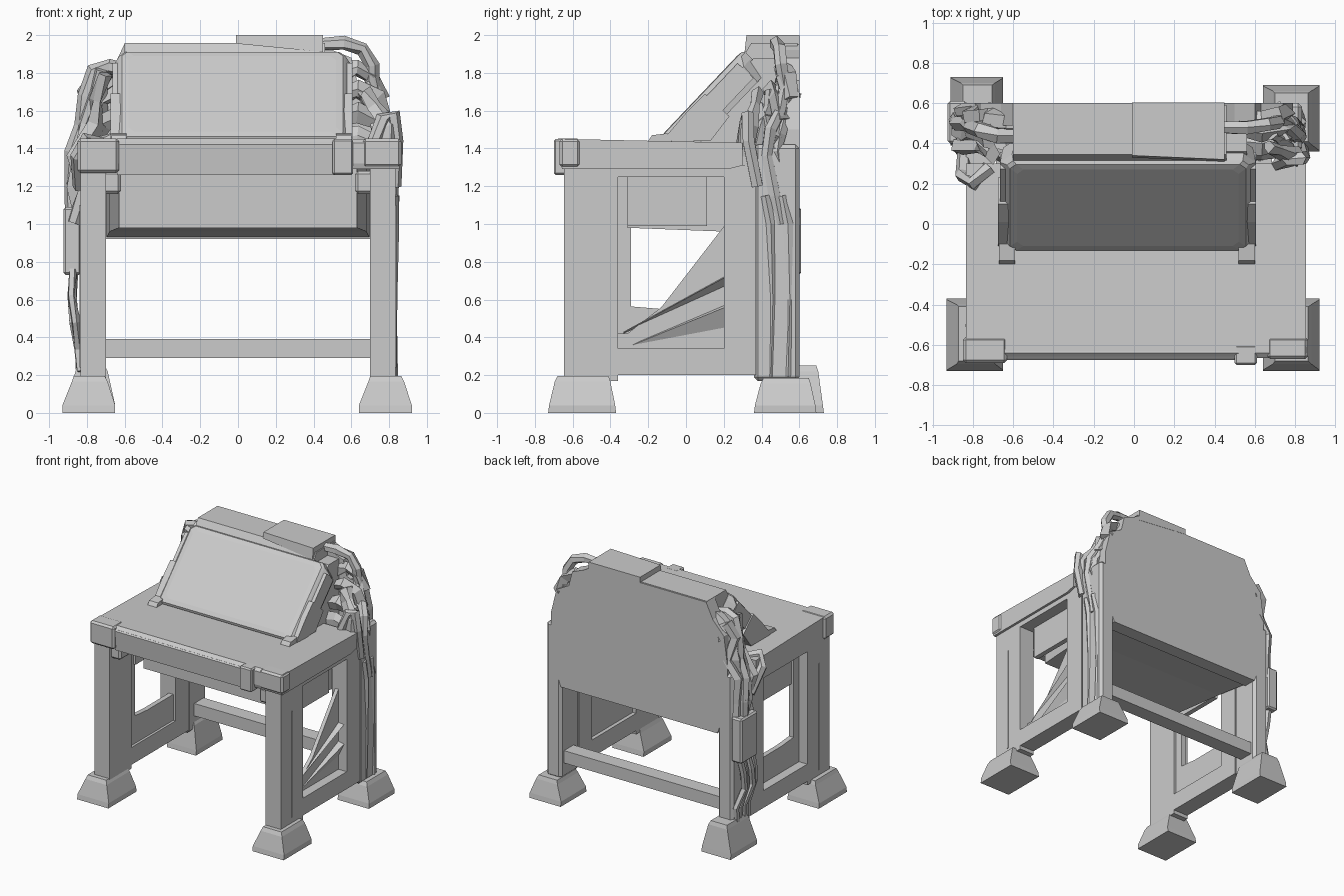
import bpy, bmesh, math, random
from mathutils import Vector, Matrix

if "Cube" in bpy.data.objects:
    bpy.data.objects.remove(bpy.data.objects["Cube"])

random.seed(4)


def loft(name, rings, mat=None):
    """Skin equal-sized rings of points and cap both ends."""
    bm = bmesh.new()
    vs = [[bm.verts.new(p) for p in r] for r in rings]
    n = len(rings[0])
    for a, b in zip(vs, vs[1:]):
        for i in range(n):
            bm.faces.new((a[i], a[(i + 1) % n], b[(i + 1) % n], b[i]))
    bm.faces.new(vs[0][::-1])
    bm.faces.new(vs[-1])
    if mat:
        bm.transform(mat)
    bmesh.ops.recalc_face_normals(bm, faces=bm.faces)
    me = bpy.data.meshes.new(name)
    bm.to_mesh(me)
    bm.free()
    ob = bpy.data.objects.new(name, me)
    bpy.context.collection.objects.link(ob)
    return ob


def rect(x0, x1, y0, y1, z):
    return [(x0, y0, z), (x1, y0, z), (x1, y1, z), (x0, y1, z)]


def box(name, x, y, z, bevel=0):
    ob = loft(name, [rect(*x, *y, z[0]), rect(*x, *y, z[1])])
    if bevel:
        m = ob.modifiers.new("bevel", 'BEVEL')
        m.width, m.segments = bevel, 1
    return ob


def prism_x(name, x0, x1, yz):
    return loft(name, [[(x, y, z) for y, z in yz] for x in (x0, x1)])


def tube(name, pts, r, sides=6, jitter=0.0):
    """Low-poly hose along a path, with optional irregularity."""
    pts = [Vector(p) for p in pts]
    rings = []
    for i, p in enumerate(pts):
        t = (pts[min(i + 1, len(pts) - 1)] - pts[max(i - 1, 0)]).normalized()
        ref = Vector((0, 1, 0)) if abs(t.y) < 0.9 else Vector((1, 0, 0))
        u = t.cross(ref).normalized()
        v = t.cross(u)
        ring = []
        for k in range(sides):
            a = 2 * math.pi * k / sides
            rr = r * (1 + random.uniform(-jitter, jitter))
            ring.append(p + (u * math.cos(a) + v * math.sin(a)) * rr)
        rings.append(ring)
    return loft(name, rings)


# Feet: squat tapered blocks
def foot(name, x0, x1, y0, y1, top):
    loft(name, [rect(x0, x1, y0, y1, 0), rect(x0, x1, y0 + .005, y1 - .005, .04),
                rect(x0 + .05, x1 - .04, y0 + .035, y1 - .03, top - .03),
                rect(x0 + .06, x1 - .055, y0 + .05, y1 - .04, top)])


foot("front_left_foot", -.93, -.65, -.73, -.37, .195)
foot("front_right_foot", .64, .92, -.73, -.37, .195)
foot("back_left_foot", -.91, -.65, .39, .73, .25)
foot("back_right_foot", .64, .92, .36, .69, .185)

# Side frames: legs, rails, infill
for s, side in ((-1, "left"), (1, "right")):
    def span(a, b):
        return tuple(sorted((s * a, s * b)))
    box(f"{side}_front_leg", span(.70, .835), (-.645, -.36), (.17, 1.31))
    box(f"{side}_inner_post", span(.70, .835), (.20, .37), (.20, 1.31))
    box(f"{side}_back_leg", span(.70, .835), (.36, .60), (.17, 1.42), .02)
    box(f"{side}_bottom_rail", span(.70, .835), (-.37, .37), (.20, .34))
    box(f"{side}_top_rail", span(.70, .835), (-.37, .37), (1.25, 1.31))
    box(f"{side}_leg_bracket", span(.62, .72), (-.62, -.45), (1.16, 1.28), .015)
    box(f"{side}_window_panel", span(.70, .74), (-.31, .11), (.99, 1.26))
    box(f"{side}_leg_strip", span(.83, .84), (-.51, -.50), (.24, 1.1))
    # Clamps holding the slanted screen
    x0 = .60 if s < 0 else .53
    prism_x(f"{side}_screen_clamp", s * x0, s * (x0 + .075),
            [(-.11, 1.46), (.01, 1.60), (.10, 1.69), (.23, 1.57), (.13, 1.44), (-.11, 1.44)])
    prism_x(f"{side}_clamp_toe", s * (x0 - .01), s * (x0 + .07),
            [(-.20, 1.44), (-.18, 1.47), (-.10, 1.48), (-.08, 1.44)])

# Window infill: broken plate on the left, folded gusset on the right
prism_x("left_infill_plate", -.76, -.72, [(-.37, .33), (.21, .33), (.21, .55), (-.13, .55), (-.37, .57)])
prism_x("right_gusset_plate", .73, .76, [(.21, .33), (.21, 1.0), (-.13, .56), (-.31, .42), (-.36, .42), (-.36, .33)])
for i, (z0, z1, h) in enumerate(((.345, .50, .07), (.43, .69, .03))):
    loft(f"right_gusset_fold_{i}", [[(.75, -.33, z0), (.755, -.33, z0 - .005), (.75, -.33, z0 - .01)],
                                   [(.75, .2, z1 + h), (.81, .2, z1 + h * .8), (.75, .2, z1 - h)]])
box("left_window_edge", (-.76, -.72), (-.37, -.29), (.4, 1.26))

# Back stretcher
box("back_stretcher", (-.71, .71), (.44, .56), (.29, .39))

# Tabletop with front lip and corner blocks
prism_x("tabletop", -.835, .855, [(-.655, 1.29), (-.665, 1.32), (-.665, 1.43), (-.64, 1.45),
                                 (.30, 1.43), (.30, 1.31), (.22, 1.29)])
prism_x("front_lip", -.64, .52, [(-.66, 1.26), (-.675, 1.42), (-.64, 1.452), (-.60, 1.44), (-.60, 1.26)])
box("left_corner_block", (-.85, -.63), (-.69, -.56), (1.27, 1.453), .015)
box("right_corner_block", (.66, .865), (-.67, -.56), (1.30, 1.452), .015)
box("right_front_clamp", (.50, .61), (-.70, -.60), (1.26, 1.45), .01)

# Hanging cabinet under the table, flaring towards the back
loft("under_cabinet", [[(-w, y, z0), (w, y, z0), (w, y, 1.40), (-w, y, 1.40)]
                       for y, w, z0 in ((-.31, .63, .98), (.20, .68, .96), (.59, .70, .92))])

# Back panel with clipped upper corners
outline = [(-.70, .92), (.70, .92), (.79, 1.15), (.79, 1.5), (.74, 1.70), (.63, 1.76), (.60, 1.88), (.50, 1.92),
           (.44, 1.955), (-.60, 1.955), (-.66, 1.83), (-.76, 1.72), (-.79, 1.5), (-.79, 1.15)]
loft("back_panel", [[(x, y, z) for x, z in outline] for y in (.49, .60)])

# Wedge housing behind the screen and its top cap
prism_x("console_housing", -.60, .46, [(.59, 1.40), (.59, 1.958), (.345, 1.958), (.30, 1.88), (-.04, 1.44)])
prism_x("console_cheek", .45, .56, [(.59, 1.40), (.59, 1.88), (.36, 1.88), (-.02, 1.44)])
loft("top_cap", [[(x, .32 + d, z), (x, .602, z), (x, .602, 2.0), (x, .33 + d, 2.0)]
                 for x, z, d in ((-.01, 1.955, .01), (.45, 1.91, -.01))])


# Slanted screen: stepped slab with clipped corners and a shallow border
def octagon(hx, hy, c, z):
    return [(-hx + c, -hy, z), (hx - c, -hy, z), (hx, -hy + c, z), (hx, hy - c, z),
            (hx - c, hy, z), (-hx + c, hy, z), (-hx, hy - c, z), (-hx, -hy + c, z)]


tilt = Matrix.Translation((-.03, .083, 1.687)) @ Matrix.Rotation(math.radians(46.5), 4, 'X')
loft("screen", [octagon(.62, .31, .06, -.17), octagon(.635, .32, .06, -.06), octagon(.60, .32, .03, -.015),
                octagon(.585, .31, .03, 0), octagon(.55, .275, .03, .004)], tilt)
for s, side in ((-1, "left"), (1, "right")):
    loft(f"{side}_screen_rail", [rect(s * .60 - .035, s * .60 + .035, -.29, .25, z) for z in (-.14, -.025)], tilt)

# Main hoses from the console down the back legs
right_path = [(.42, .48, 1.95), (.56, .48, 1.955), (.66, .49, 1.93), (.71, .50, 1.84), (.71, .52, 1.72),
              (.76, .50, 1.6), (.81, .45, 1.5), (.82, .43, 1.36), (.82, .47, 1.15), (.81, .50, 1.0)]
left_path = [(-.56, .44, 1.80), (-.68, .44, 1.83), (-.76, .46, 1.81), (-.81, .48, 1.68), (-.82, .50, 1.52),
             (-.87, .50, 1.38), (-.88, .52, 1.2), (-.88, .52, 1.0)]
tube("right_main_hose", right_path, .036, 6, .2)
tube("left_main_hose", left_path, .042, 6, .2)

# Tangled secondary hoses, fat and irregular so they merge into bundles
for i in range(4):
    for path, side in ((right_path[4:], "right"), (left_path[2:], "left")):
        oy = -.12 + .06 * i
        s = 1 if side == "right" else -1
        pts = [(x - s * random.uniform(.0, .07), min(.56, y + oy + random.uniform(-.02, .02)),
                z + random.uniform(-.03, .03)) for x, y, z in path]
        tube(f"{side}_cable_{i}", pts, .04, 5, .5)
    # Short links bridging the console sides and the cable bundle
    z = 1.42 + .12 * i
    for s, side in ((-1, "left"), (1, "right")):
        y = .28 + .05 * i
        tube(f"{side}_link_{i}", [(s * .55, y + .08, z + .02), (s * .63, y + .07, z + .04),
                                  (s * (.74 - .01 * i), y + .09, z), (s * (.77 - .01 * i), y + .12, z - .12)],
             .048, 5, .45)

# Elbow couplings beside the table's back corners
tube("right_elbow", [(.72, .30, 1.42), (.77, .32, 1.56), (.82, .33, 1.58), (.84, .33, 1.44), (.83, .38, 1.2)], .035, 6, .2)
tube("left_elbow", [(-.72, .28, 1.42), (-.80, .20, 1.44), (-.85, .24, 1.36), (-.84, .38, 1.2)], .04, 6, .2)

# Leg conduits on the right, junction box and loose cables on the left
for i, y in enumerate((.45, .54)):
    tube(f"right_conduit_{i}", [(.825, y - .03, 1.15), (.825, y, 1.0), (.82, y + .01, .6), (.815, y, .19)], .026, 5, .25)
box("junction_box", (-.925, -.83), (.40, .61), (.73, 1.09), .012)
for i in range(4):
    y = .38 + .05 * i
    tube(f"left_loose_cable_{i}", [(-.87, y + .03, .76), (-.88, y, .62), (-.86 - .01 * (i % 2), y - .03, .48),
                                   (-.845, y + .04, .34), (-.835, y + .02, .22)], .022, 5, .35)
